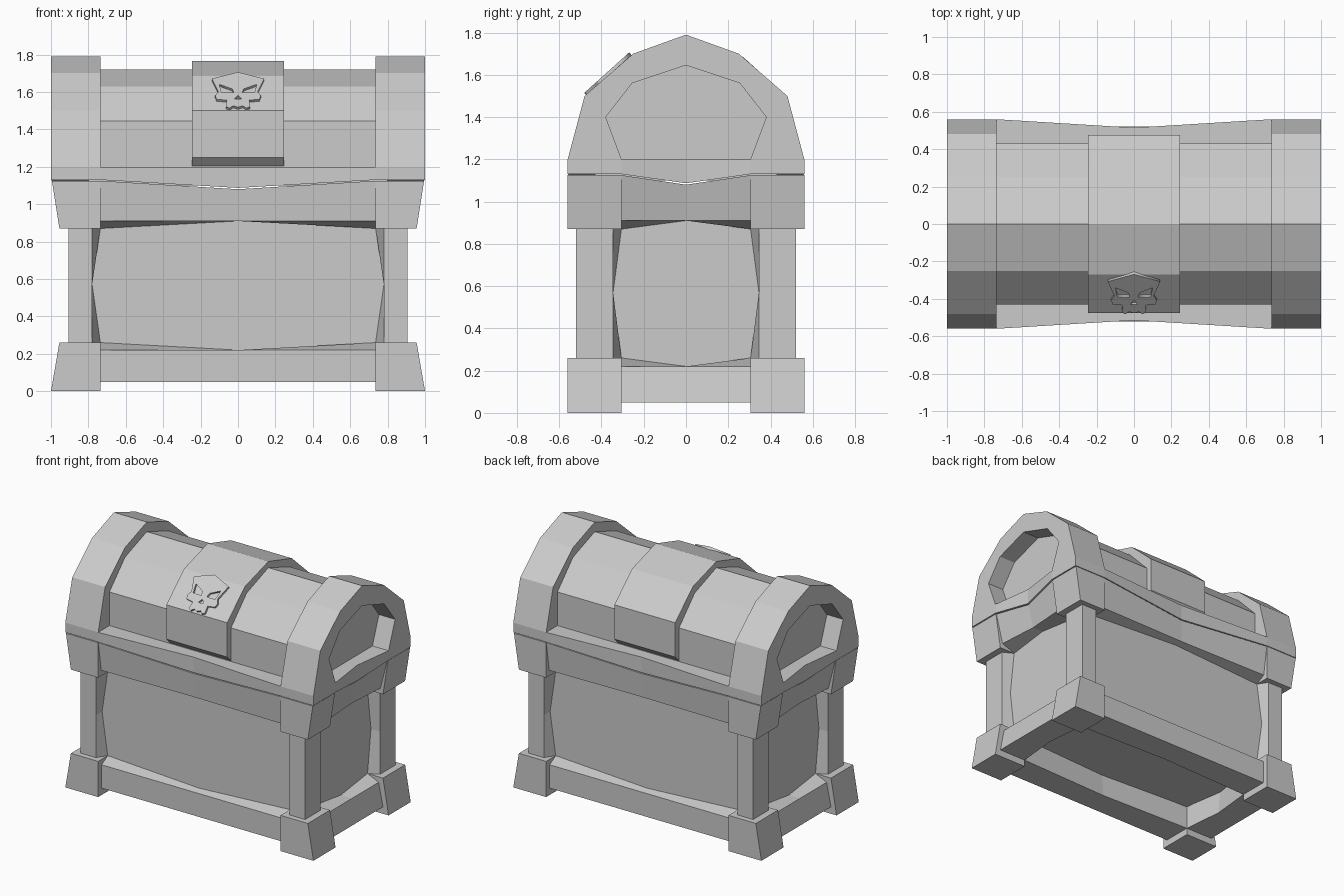
import bpy, bmesh
from mathutils import Matrix, Vector

if "Cube" in bpy.data.objects:
    bpy.data.objects.remove(bpy.data.objects["Cube"])

grey = bpy.data.materials.new("plain grey")
grey.diffuse_color = (0.6, 0.6, 0.6, 1)
grey.use_nodes = True
grey.node_tree.nodes["Principled BSDF"].inputs["Base Color"].default_value = grey.diffuse_color

ONE = [(1, 1)]
X2 = [(1, 1), (-1, 1)]
Y2 = [(1, 1), (1, -1)]
ALL4 = [(1, 1), (-1, 1), (1, -1), (-1, -1)]


def loft(name, rings, signs=ONE):
    """Skin a list of equal-length rings, cap both ends, repeat mirrored in x / y."""
    bm = bmesh.new()
    for sx, sy in signs:
        loops = [[bm.verts.new((sx * x, sy * y, z)) for x, y, z in r] for r in rings]
        n = len(rings[0])
        for a, b in zip(loops, loops[1:]):
            for i in range(n):
                j = (i + 1) % n
                bm.faces.new((a[i], a[j], b[j], b[i]))
        bm.faces.new(loops[0])
        bm.faces.new(loops[-1])
    bmesh.ops.dissolve_degenerate(bm, dist=1e-5, edges=bm.edges)
    bmesh.ops.recalc_face_normals(bm, faces=bm.faces)
    me = bpy.data.meshes.new(name)
    bm.to_mesh(me)
    bm.free()
    me.materials.append(grey)
    ob = bpy.data.objects.new(name, me)
    bpy.context.collection.objects.link(ob)
    return ob


def along_x(half, end, mid):
    return [[(x, y, z) for y, z in s] for x, s in ((-half, end), (0, mid), (half, end))]


def along_y(half, end, mid):
    return [[(x, y, z) for x, z in s] for y, s in ((-half, end), (0, mid), (half, end))]


def slab(x0, x1, y0, y1, z):
    return [(x0, y0, z), (x1, y0, z), (x1, y1, z), (x0, y1, z)]


def arch(half):
    """Complete a half profile (y, z), listed bottom to crown, to a symmetric one."""
    return [(-y, z) for y, z in half] + [(y, z) for y, z in half[-2::-1]]


# --- Base: recessed panels, feet, corner blocks and posts ---
loft("body_panels", [slab(-.83, .83, -.45, .45, z) for z in (.22, 1.08)])
loft("feet", [slab(.735, 1.0, .305, .56, 0), slab(.735, .955, .305, .56, .26)], ALL4)
loft("upper_corner_blocks",
     [slab(.735, .955, .305, .56, .87), slab(.735, .995, .305, .56, 1.125)], ALL4)
post_end = [(.905, .52), (.78, .52), (.735, .45), (.735, .305), (.83, .305), (.905, .345)]
post_mid = [(.905, .52), (.78, .52), (.78, .45), (.78, .345), (.83, .345), (.905, .345)]
loft("corner_posts", [[(x, y, z) for x, y in s] for z, s in
                      ((.255, post_end), (.57, post_mid), (.875, post_end))], ALL4)

# --- Base: lower rails ---
loft("lower_long_rails", along_x(
    .735, [(.52, .05), (.52, .22), (.45, .26), (.305, .26), (.305, .05)],
    [(.52, .05), (.52, .22), (.45, .22), (.345, .22), (.33, .05)]), Y2)
loft("lower_end_rails", along_y(
    .305, [(.955, .05), (.92, .22), (.83, .26), (.735, .26), (.735, .05)],
    [(.955, .05), (.92, .22), (.83, .22), (.78, .22), (.765, .05)]), X2)

# --- Base: upper rails, sagging towards the middle ---
loft("upper_long_rails", along_x(
    .735, [(.558, 1.125), (.525, .91), (.45, .87), (.40, .87), (.40, 1.125)],
    [(.515, 1.08), (.515, .91), (.45, .91), (.40, .91), (.40, 1.08)]), Y2)
loft("upper_end_rails", along_y(
    .305, [(.99, 1.125), (.935, .91), (.83, .87), (.78, .87), (.78, 1.125)],
    [(.955, 1.08), (.915, .91), (.83, .91), (.78, .91), (.78, 1.08)]), X2)

# --- Lid: barrel, centre strap and long rims ---
barrel = arch([(.43, 1.10), (.43, 1.445), (.25, 1.63), (0, 1.72)])
loft("lid_barrel", [[(x, y, z) for y, z in barrel] for x in (-.80, .80)])
strap = arch([(.43, 1.205), (.475, 1.25), (.475, 1.50), (.27, 1.685), (0, 1.765)])
loft("lid_strap", [[(x, y, z) for y, z in strap] for x in (-.245, .245)])
loft("lid_rims", along_x(
    .735, [(.56, 1.13), (.56, 1.2), (.40, 1.2), (.40, 1.13)],
    [(.515, 1.087), (.515, 1.2), (.40, 1.2), (.40, 1.087)]), Y2)

# --- Lid: end arches with recessed openings ---
outer = arch([(.56, 1.13), (.56, 1.2), (.48, 1.5), (.25, 1.7), (0, 1.79)])
outer += [(.305, 1.13), (0, 1.087), (-.305, 1.13)]
inner = arch([(.305, 1.2), (.305, 1.2), (.38, 1.4), (.255, 1.56), (0, 1.645)])
inner += [(.305, 1.2), (0, 1.2), (-.305, 1.2)]


def bowed(x, ring):
    """Pull the bottom middle of the end face slightly inward."""
    return [(x - (.04 if y == 0 and z < 1.3 else 0), y, z) for y, z in ring]


loft("lid_end_arches", [[(.735, y, z) for y, z in outer], bowed(1, outer), bowed(1, inner),
                        [(.87, y, z) for y, z in inner]], X2)

# --- Skull emblem: a flat plate with eye and nose holes on the strap's front slope ---
half = [(0, 1.695), (.14, 1.66), (.105, 1.59), (.122, 1.57), (.115, 1.55), (.06, 1.545),
        (.065, 1.51), (.045, 1.503), (.025, 1.515), (0, 1.507)]
outline = half + [(-x, z) for x, z in half[-2:0:-1]]
eye = [(.10, 1.63), (.03, 1.605), (.022, 1.585), (.088, 1.585)]
nose = [(0, 1.57), (.02, 1.55), (-.02, 1.55)]
cu = bpy.data.curves.new("skull_outline", 'CURVE')
cu.dimensions = '2D'
cu.fill_mode = 'BOTH'
cu.extrude = .015
for pts in (outline, eye, [(-x, z) for x, z in eye], nose):
    sp = cu.splines.new('POLY')
    sp.points.add(len(pts) - 1)
    sp.use_cyclic_u = True
    for p, (x, z) in zip(sp.points, pts):
        p.co = (x, (z - 1.5) * .276 / .185, 0, 1)
tmp = bpy.data.objects.new("skull_outline", cu)
bpy.context.collection.objects.link(tmp)
bpy.context.view_layer.update()
me = bpy.data.meshes.new_from_object(tmp.evaluated_get(bpy.context.evaluated_depsgraph_get()))
bpy.data.objects.remove(tmp)
up = Vector((0, .205, .185)).normalized()
out = Vector((0, -.185, .205)).normalized()
me.transform(Matrix.Translation((0, -.475, 1.5)) @
             Matrix((Vector((1, 0, 0)), up, out)).transposed().to_4x4())
me.materials.clear()
me.materials.append(grey)
bpy.context.collection.objects.link(bpy.data.objects.new("skull_emblem", me))
